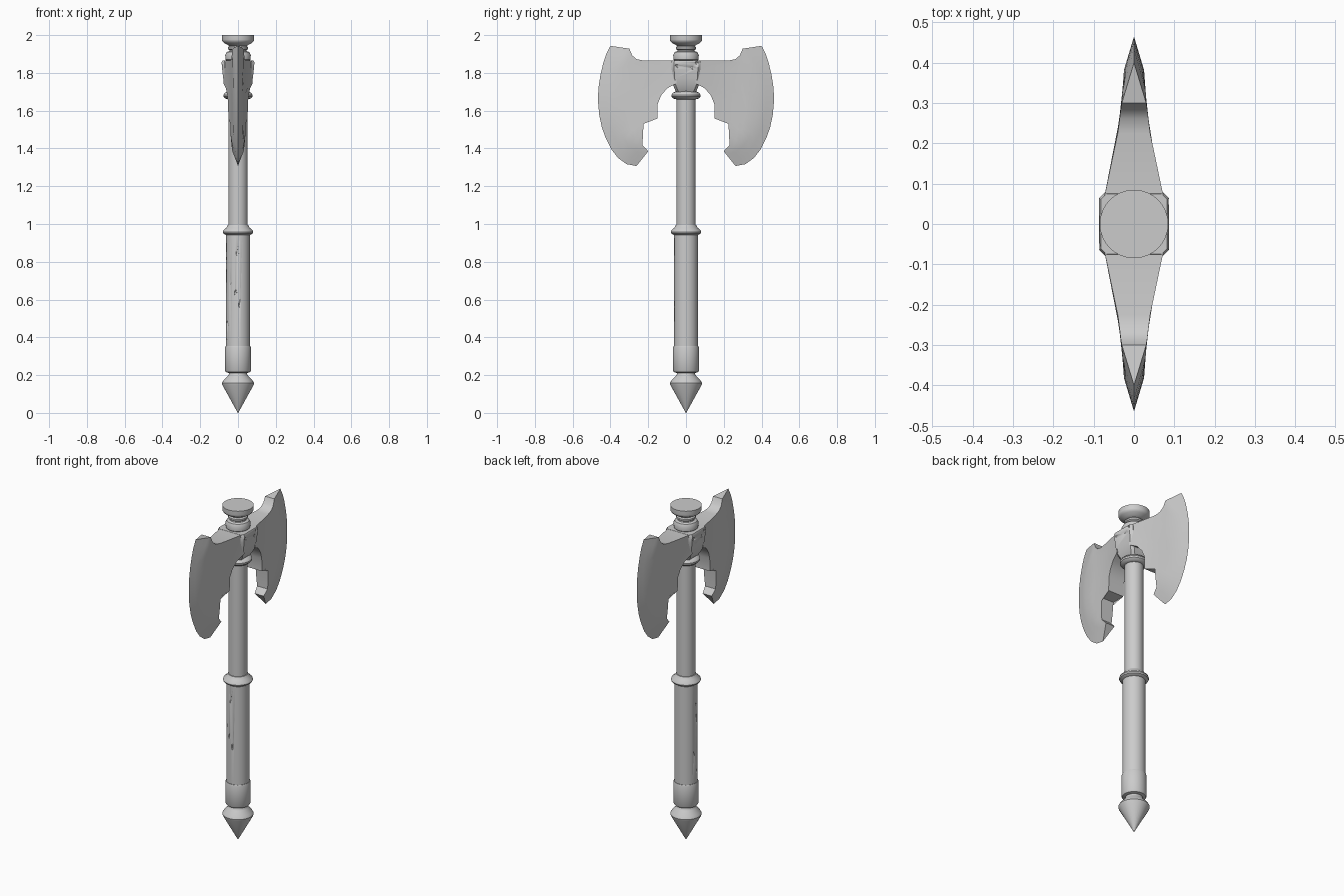
import bpy, bmesh, math, random
from mathutils import Vector, Matrix
from mathutils.geometry import intersect_point_line

cube = bpy.data.objects.get("Cube")
if cube:
    bpy.data.objects.remove(cube, do_unlink=True)

grey = bpy.data.materials.new("plain grey")
grey.use_nodes = True
COLOUR = (0.6, 0.6, 0.6, 1)
grey.diffuse_color = COLOUR
grey.node_tree.nodes["Principled BSDF"].inputs["Base Color"].default_value = COLOUR


def finish(name, bm, angle=35):
    """Turn a bmesh into a shaded, coloured object."""
    bmesh.ops.remove_doubles(bm, verts=bm.verts, dist=1e-5)
    bmesh.ops.recalc_face_normals(bm, faces=bm.faces)
    mesh = bpy.data.meshes.new(name)
    bm.to_mesh(mesh)
    bm.free()
    obj = bpy.data.objects.new(name, mesh)
    bpy.context.collection.objects.link(obj)
    mesh.materials.append(grey)
    bpy.ops.object.select_all(action='DESELECT')
    obj.select_set(True)
    bpy.context.view_layer.objects.active = obj
    bpy.ops.object.shade_smooth_by_angle(angle=math.radians(angle))
    return obj


def skin(bm, rings):
    """Join closed rings of points and cap both ends."""
    loops = [[bm.verts.new(p) for p in ring] for ring in rings]
    for a, b in zip(loops, loops[1:]):
        for i in range(len(a)):
            j = (i + 1) % len(a)
            bm.faces.new((a[i], a[j], b[j], b[i]))
    bm.faces.new(loops[0])
    bm.faces.new(loops[-1])


def lathe(name, profile, sides=32):
    """Turn a (radius, height) profile around the z axis."""
    bm = bmesh.new()
    turns = [math.tau * i / sides for i in range(sides)]
    skin(bm, [[(r * math.cos(a), r * math.sin(a), z) for a in turns] for r, z in profile])
    return finish(name, bm)


def chip(obj, spots):
    """Cut shallow dents; each spot is (location, cutter size)."""
    bm = bmesh.new()
    for place, size in spots:
        turn = Matrix.Rotation(random.uniform(-0.4, 0.4), 4, 'X')
        shape = Matrix.Translation(place) @ turn @ Matrix.Diagonal((*size, 1))
        bmesh.ops.create_icosphere(bm, subdivisions=1, radius=1, matrix=shape)
    cutter = finish("chip_cutter", bm)
    cutter.hide_render = True
    mod = obj.modifiers.new("chips", 'BOOLEAN')
    mod.operation = 'DIFFERENCE'
    mod.solver = 'EXACT'
    mod.object = cutter
    bpy.context.view_layer.objects.active = obj
    bpy.ops.object.modifier_apply(modifier=mod.name)
    bpy.data.objects.remove(cutter, do_unlink=True)


random.seed(4)

# Handle, from the spike up
lathe("pommel_spike", [(0.001, 0), (0.083, 0.148), (0.085, 0.157), (0.077, 0.172),
                       (0.055, 0.195), (0.048, 0.205), (0.048, 0.23)])
lathe("grip_band", [(0.05, 0.212), (0.064, 0.216), (0.069, 0.225), (0.069, 0.346), (0.066, 0.354)])
grip = lathe("grip", [(0.063, 0.34), (0.063, 0.95)])
lathe("middle_ring", [(0.062, 0.94), (0.078, 0.95), (0.081, 0.958), (0.078, 0.967),
                      (0.062, 0.98), (0.054, 0.995), (0.05, 0.996)])
lathe("shaft", [(0.051, 0.94), (0.051, 1.72)])
lathe("upper_collar", [(0.05, 1.66), (0.066, 1.664), (0.076, 1.674), (0.077, 1.684),
                       (0.07, 1.695), (0.055, 1.702), (0.05, 1.72)])

# Worn patches on the grip
wear = []
for k in range(9):
    a = random.uniform(math.pi * 0.9, math.pi * 1.6)
    spot = Vector((0.07 * math.cos(a), 0.07 * math.sin(a), 0.42 + 0.055 * k))
    wear.append((spot, (0.012, 0.012, random.uniform(0.02, 0.045))))
chip(grip, wear)

# Squared head block, narrowing to the collar
bm = bmesh.new()
rings = []
for w, d, z in [(0.05, 0.05, 1.695), (0.058, 0.058, 1.71), (0.07, 0.068, 1.735), (0.078, 0.074, 1.77),
                (0.084, 0.077, 1.82), (0.087, 0.078, 1.855), (0.082, 0.075, 1.866)]:
    c = 0.014
    rings.append([(w, c - d, z), (w, d - c, z), (w - c, d, z), (c - w, d, z),
                  (-w, d - c, z), (-w, c - d, z), (c - w, -d, z), (w - c, -d, z)])
skin(bm, rings)
block = finish("head_block", bm)
chips = []
for side in (-1, 1):
    for y, z in [(-0.05, 1.835), (0.03, 1.825), (0.055, 1.85), (-0.02, 1.79), (0.04, 1.785)]:
        chips.append((Vector((side * 0.09, y * side, z)), (0.011, 0.012, 0.014)))
chip(block, chips)

# Neck and flat cap
lathe("neck", [(0.055, 1.86), (0.066, 1.87), (0.068, 1.895), (0.06, 1.91), (0.046, 1.915),
               (0.044, 1.92), (0.053, 1.926), (0.053, 1.936), (0.046, 1.942), (0.046, 1.955)])
lathe("cap", [(0.046, 1.942), (0.058, 1.95), (0.076, 1.96), (0.084, 1.97), (0.085, 1.976), (0.085, 2.0)])

# Blade outline: cutting edge and inner contour, paired from horn to lower hook
EDGE = [(0.40, 1.943), (0.422, 1.90), (0.436, 1.86), (0.453, 1.79), (0.462, 1.73), (0.465, 1.69),
        (0.465, 1.64), (0.459, 1.575), (0.445, 1.51), (0.425, 1.455), (0.395, 1.395), (0.36, 1.35),
        (0.315, 1.317), (0.262, 1.307)]
INNER = [(0.30, 1.928), (0.285, 1.893), (0.262, 1.873), (0.225, 1.865), (0.05, 1.865), (0.05, 1.745),
         (0.10, 1.718), (0.132, 1.68), (0.15, 1.635), (0.152, 1.558), (0.222, 1.548),
         (0.228, 1.48), (0.23, 1.417), (0.20, 1.385)]
EDGE = [Vector(p) for p in EDGE]
INNER = [Vector(p) for p in INNER]
TAPER = [(0.05, 0.077), (0.08, 0.069), (0.17, 0.047), (0.3, 0.031), (0.38, 0.025), (0.5, 0.02)]
BEVEL = 0.085


def edge_distance(p):
    best = 9
    for a, b in zip(EDGE, EDGE[1:]):
        t = min(1, max(0, intersect_point_line(p, a, b)[1]))
        best = min(best, (p - a.lerp(b, t)).length)
    return best


def half_thickness(p):
    for (y0, h0), (y1, h1) in zip(TAPER, TAPER[1:]):
        if p.x <= y1:
            body = h0 + (h1 - h0) * (p.x - y0) / (y1 - y0)
            break
    return min(body, edge_distance(p) * 0.3)


def blade(name, side):
    bm = bmesh.new()
    rings = []
    for e, i in zip(EDGE, INNER):
        bevel = e.lerp(i, min(0.95, BEVEL / (e - i).length))
        row = [i.lerp(bevel, t / 4) for t in range(5)] + [e.lerp(bevel, 0.5)]
        front = [(half_thickness(p), p.x * side, p.y) for p in row]
        back = [(-x, y, z) for x, y, z in reversed(front)]
        rings.append(front + [(0, e.x * side, e.y)] + back)
    skin(bm, rings)
    return finish(name, bm, 40)


blade("front_blade", -1)
blade("back_blade", 1)
